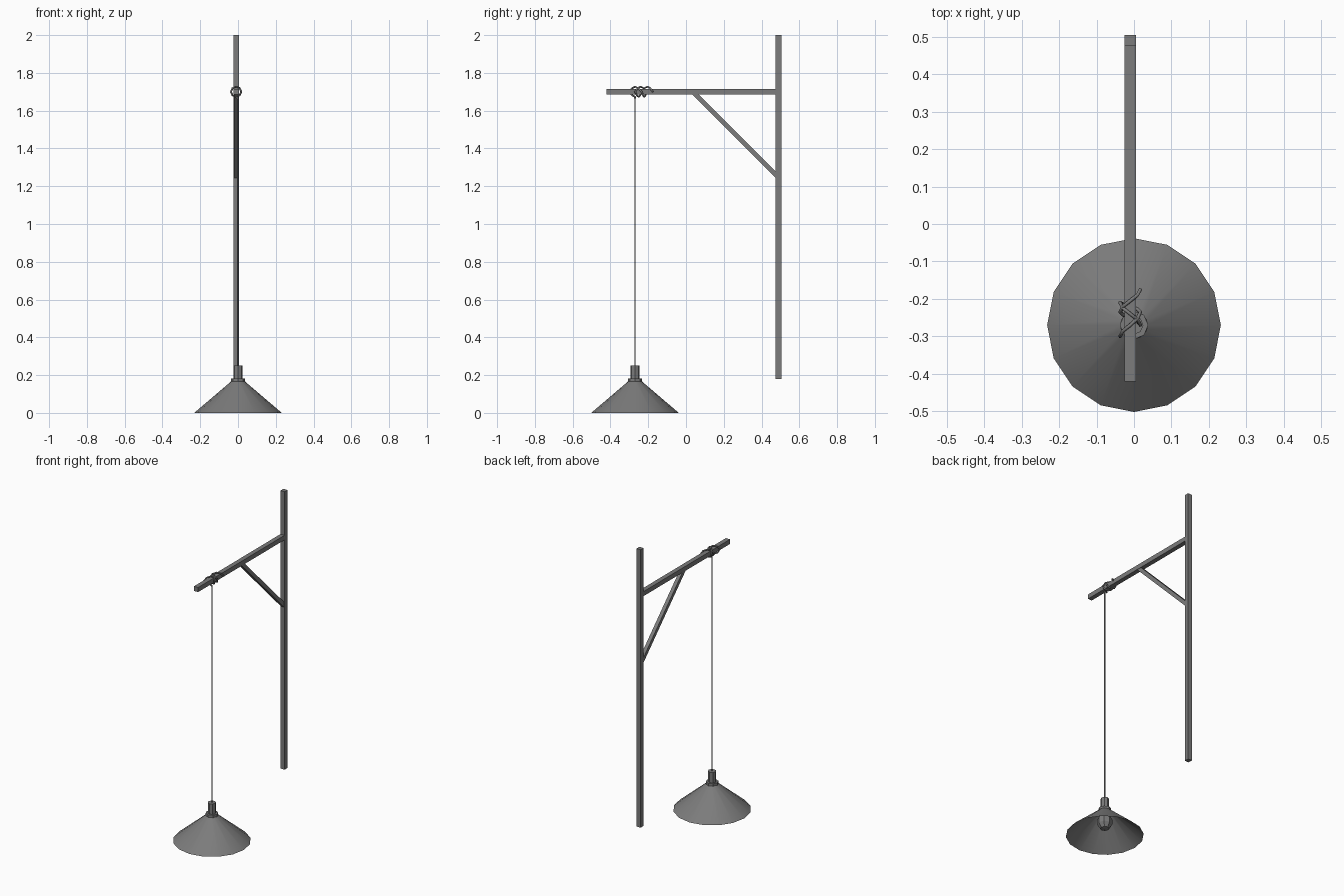
import bpy, bmesh, math
from mathutils import Vector

cube = bpy.data.objects.get("Cube")
if cube:
    bpy.data.objects.remove(cube, do_unlink=True)

# One grey material for every part
grey = bpy.data.materials.new("dark_grey")
grey.use_nodes = True
tone = (0.2, 0.2, 0.2, 1)
grey.diffuse_color = tone
grey.node_tree.nodes["Principled BSDF"].inputs["Base Color"].default_value = tone

LAMP_Y = -0.27
BEAM_X = -0.01
ARM_Z = 1.70


def add_object(name, data):
    obj = bpy.data.objects.new(name, data)
    bpy.context.collection.objects.link(obj)
    data.materials.append(grey)
    return obj


def beam(name, start, end, width):
    """Square timber running between two points in the plane of the bracket."""
    a, b = Vector((BEAM_X, *start)), Vector((BEAM_X, *end))
    bm = bmesh.new()
    bmesh.ops.create_cube(bm, size=1)
    length = (b - a).length
    bmesh.ops.scale(bm, vec=(width, width, length), verts=bm.verts)
    mesh = bpy.data.meshes.new(name)
    bm.to_mesh(mesh)
    bm.free()
    obj = add_object(name, mesh)
    obj.location = (a + b) / 2
    # Tilt about x so that the local z axis follows the timber
    d = b - a
    obj.rotation_euler.x = math.atan2(-d.y, d.z)
    return obj


def lathe(name, profile, sides, smooth=False):
    """Turn a (radius, height) profile about the lamp axis."""
    bm = bmesh.new()
    verts = [bm.verts.new((r, 0, z)) for r, z in profile]
    edges = [bm.edges.new(pair) for pair in zip(verts, verts[1:])]
    bmesh.ops.spin(bm, geom=verts + edges, cent=(0, 0, 0), axis=(0, 0, 1),
                   angle=math.tau, steps=sides)
    bmesh.ops.remove_doubles(bm, verts=bm.verts, dist=0.0005)
    bmesh.ops.recalc_face_normals(bm, faces=bm.faces)
    # Closed profiles and open cones alike should face away from the axis
    side = max(bm.faces, key=lambda f: f.calc_center_median().xy.length)
    if side.normal.xy.dot(side.calc_center_median().xy) < 0:
        bmesh.ops.reverse_faces(bm, faces=bm.faces)
    mesh = bpy.data.meshes.new(name)
    bm.to_mesh(mesh)
    bm.free()
    obj = add_object(name, mesh)
    obj.location.y = LAMP_Y
    if smooth:
        bpy.ops.object.select_all(action="DESELECT")
        obj.select_set(True)
        bpy.context.view_layer.objects.active = obj
        bpy.ops.object.shade_smooth_by_angle(angle=math.radians(30))
    return obj


def rope(name, points, radius):
    curve = bpy.data.curves.new(name, "CURVE")
    curve.dimensions = "3D"
    curve.bevel_depth = radius
    curve.bevel_resolution = 1
    curve.use_fill_caps = True
    spline = curve.splines.new("POLY")
    spline.points.add(len(points) - 1)
    for p, co in zip(spline.points, points):
        p.co = (*co, 1)
    return add_object(name, curve)


# Wooden bracket
beam("post", (0.49, 0.18), (0.49, 2.0), 0.03)
beam("arm", (-0.42, ARM_Z), (0.48, ARM_Z), 0.03)
beam("brace", (0.04, 1.695), (0.484, 1.251), 0.024)

# Lamp: open shade, stepped socket and bulb
lathe("shade", [(0.036, 0.167), (0.232, 0.0)], 16, smooth=True)
lathe("socket_collar", [(0, 0.16), (0.038, 0.16), (0.038, 0.182), (0, 0.182)], 8)
lathe("socket_cap", [(0, 0.18), (0.025, 0.18), (0.025, 0.25), (0, 0.25)], 8)
lathe("bulb", [(0, 0.165), (0.024, 0.165), (0.026, 0.14), (0.046, 0.105),
               (0.046, 0.075), (0.027, 0.046), (0, 0.038)], 8, smooth=True)

# Hanging cord
rope("cord", [(0, LAMP_Y, 0.245), (0, LAMP_Y, 1.673)], 0.004)

# Crossed hitch around the arm: positions along the arm at each quarter turn
along = [-0.27, -0.30, -0.27, -0.235, -0.22, -0.21,
         -0.24, -0.27, -0.25, -0.235, -0.205, -0.175]
hitch = []
for i in range(2 * len(along) - 1):
    turn = math.pi + i * math.pi / 4
    y = (along[i // 2] + along[(i + 1) // 2]) / 2
    hitch.append((BEAM_X + 0.027 * math.sin(turn), y,
                  ARM_Z + 0.027 * math.cos(turn)))
hitch.insert(0, (0, LAMP_Y, 1.665))
rope("cord_hitch", hitch, 0.005)
